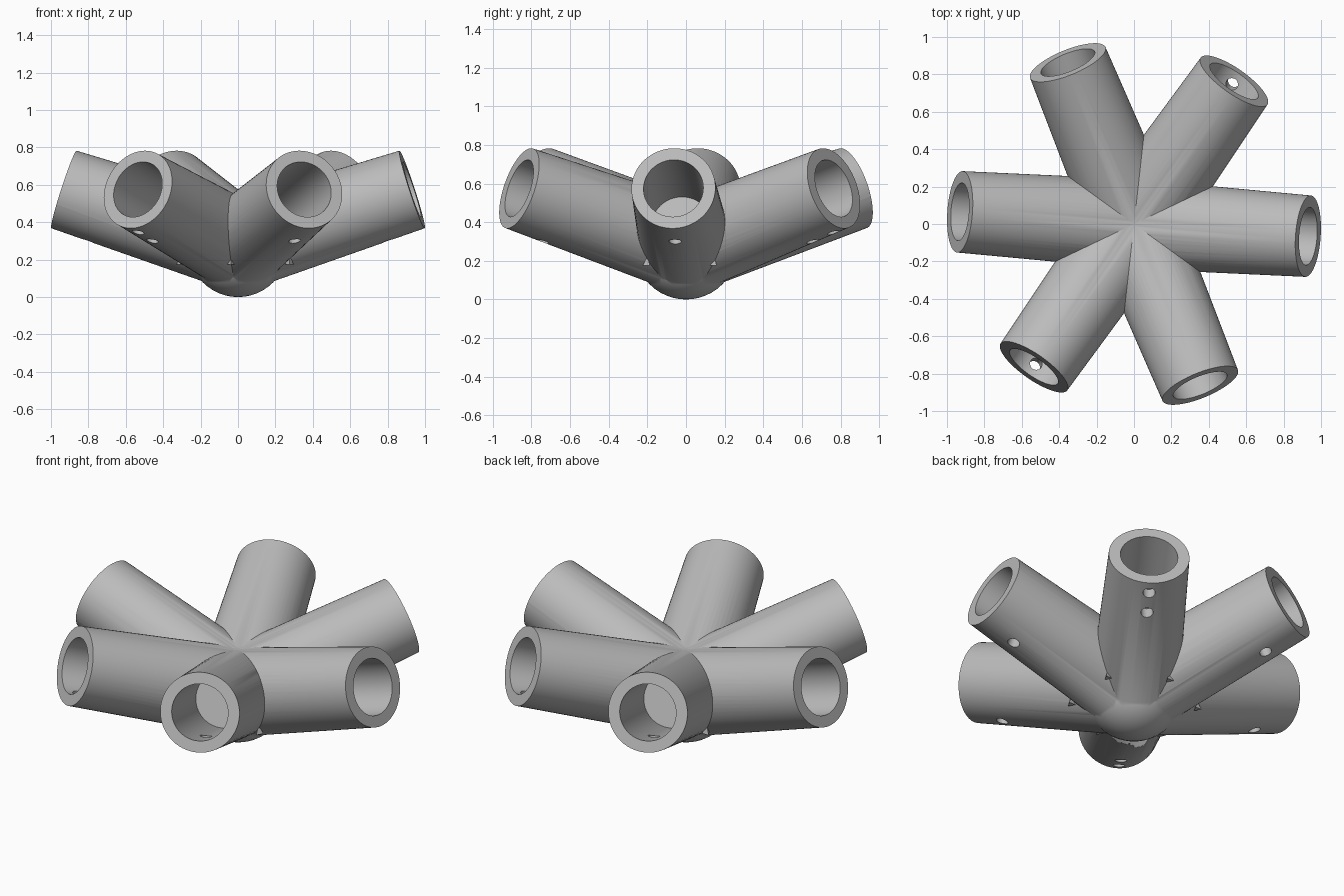
import bpy
from math import radians, cos, sin
from mathutils import Matrix, Vector

if "Cube" in bpy.data.objects:
    bpy.data.objects.remove(bpy.data.objects["Cube"])

ORIGIN = Vector((0, 0, 0.272))   # where all the socket axes meet
TILT = radians(18)
LENGTH = 0.981
SOCKET_ANGLES = (-4, 55, 112.3, 176, 235, 292.3)
TWO_SCREW = (55, 235)            # sockets with a second screw hole

grey = bpy.data.materials.new("mid grey")
grey.use_nodes = True
colour = (0.5, 0.5, 0.5, 1)
grey.diffuse_color = colour
grey.node_tree.nodes["Principled BSDF"].inputs["Base Color"].default_value = colour


def rod(name, start, end, r1, r2, sides=64):
    """Cone frustum running from start to end."""
    axis = end - start
    bpy.ops.mesh.primitive_cone_add(vertices=sides, radius1=r1, radius2=r2, depth=axis.length)
    ob = bpy.context.object
    ob.name = name
    turn = axis.to_track_quat('Z', 'Y').to_matrix().to_4x4()
    ob.data.transform(Matrix.Translation((start + end) / 2) @ turn)
    return ob


def combine(target, tool, operation):
    """Apply a boolean and remove the tool object."""
    mod = target.modifiers.new(operation.lower(), 'BOOLEAN')
    mod.operation, mod.object, mod.solver = operation, tool, 'EXACT'
    bpy.context.view_layer.objects.active = target
    bpy.ops.object.modifier_apply(modifier=mod.name)
    bpy.data.objects.remove(tool)


# Rounded hub
bpy.ops.mesh.primitive_uv_sphere_add(segments=48, ring_count=24, radius=0.265)
hub = bpy.context.object
hub.name = "pipe_connector"
hub.data.transform(Matrix.Translation((0, 0, 0.265)))

# Tapered sockets, and the bores and screw holes to be cut from them
cutters = []
for angle in SOCKET_ANGLES:
    a = radians(angle)
    out = Vector((cos(a) * cos(TILT), sin(a) * cos(TILT), sin(TILT)))
    down = Vector((cos(a) * sin(TILT), sin(a) * sin(TILT), -cos(TILT)))
    socket = rod("socket", ORIGIN, ORIGIN + out * LENGTH, 0.24, 0.218)
    combine(hub, socket, 'UNION')
    cutters.append(rod("bore", ORIGIN + out * 0.36, ORIGIN + out * 1.1, 0.155, 0.155))
    for s in (0.77, 0.91) if angle in TWO_SCREW else (0.77,):
        p = ORIGIN + out * s
        cutters.append(rod("screw_hole", p + down * 0.05, p + down * 0.3, 0.033, 0.033, 24))

for cutter in cutters:
    combine(hub, cutter, 'DIFFERENCE')

hub.data.materials.clear()
hub.data.materials.append(grey)
for poly in hub.data.polygons:
    poly.material_index = 0

# Small pointed webs under the joints between sockets
parts = [hub]
for i, angle in enumerate(SOCKET_ANGLES):
    following = SOCKET_ANGLES[(i + 1) % 6] + (360 if i == 5 else 0)
    a = radians((angle + following) / 2)
    foot = Vector((cos(a) * 0.34, sin(a) * 0.34, 0.175))
    web = rod("joint_web", foot, foot + Vector((0, 0, 0.05)), 0.025, 0, 3)
    web.data.materials.append(grey)
    parts.append(web)

bpy.ops.object.select_all(action='DESELECT')
hub.select_set(True)
bpy.context.view_layer.objects.active = hub
bpy.ops.object.shade_smooth_by_angle(angle=radians(30))
